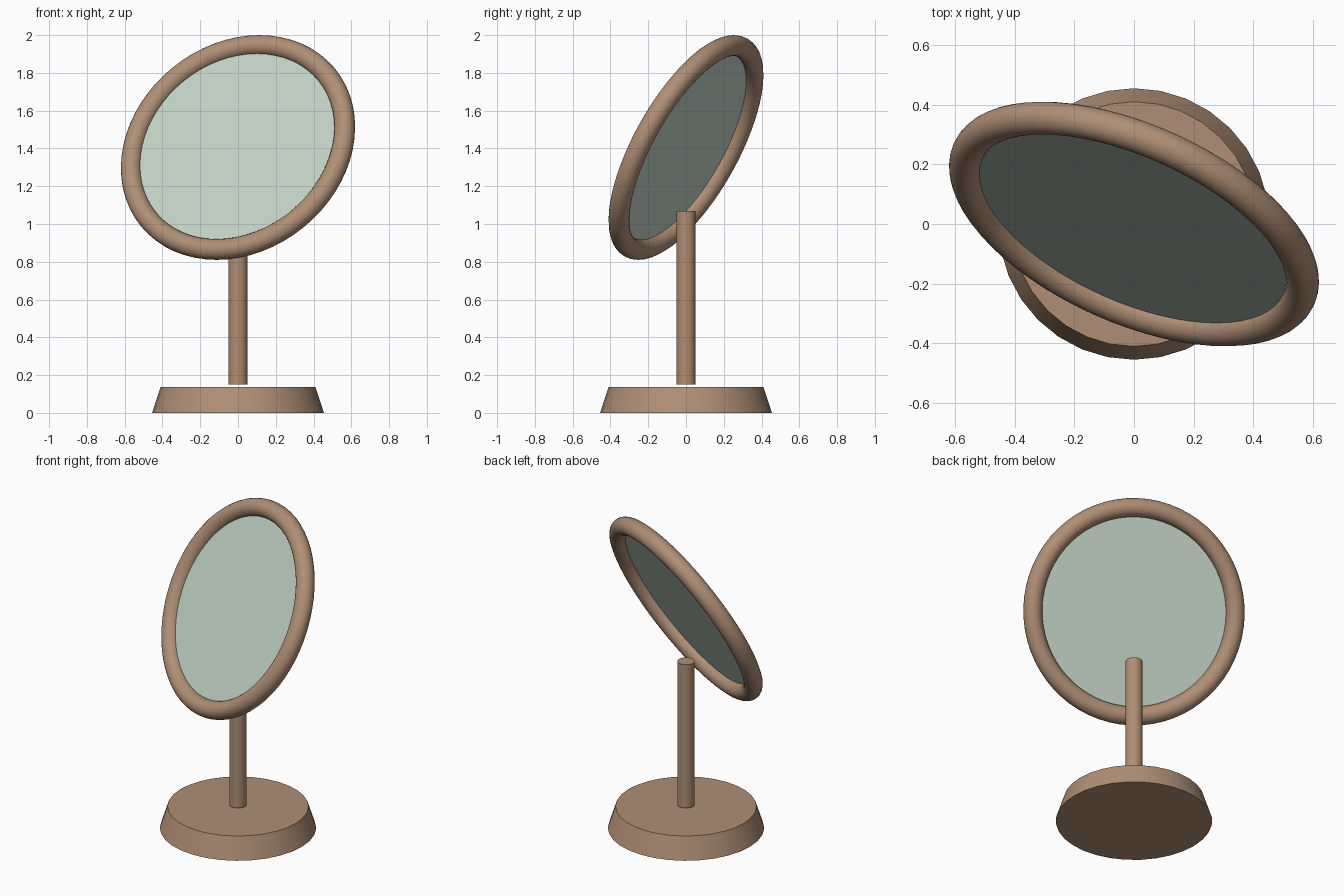
import bpy
from mathutils import Vector

cube = bpy.data.objects.get("Cube")
if cube:
    bpy.data.objects.remove(cube, do_unlink=True)


def make_material(name, rgb):
    mat = bpy.data.materials.new(name)
    mat.use_nodes = True
    colour = (*rgb, 1.0)
    mat.diffuse_color = colour
    mat.node_tree.nodes["Principled BSDF"].inputs["Base Color"].default_value = colour
    return mat


def finish(name, mat):
    """Name the active object, colour it and smooth its rounded faces."""
    obj = bpy.context.active_object
    obj.name = obj.data.name = name
    obj.data.materials.clear()
    obj.data.materials.append(mat)
    bpy.ops.object.shade_smooth_by_angle()
    return obj


wood = make_material("warm wood", (0.43, 0.275, 0.18))
glass = make_material("pale green glass", (0.53, 0.63, 0.55))

# Direction the mirror faces: forward, slightly sideways and upward
facing = Vector((-0.365, -0.811, 0.457)).normalized()
tilt = facing.to_track_quat("Z", "Y").to_euler()
centre = Vector((0, 0, 1.405))
ring_radius, tube_radius = 0.607, 0.055

# Tapered round base
bpy.ops.mesh.primitive_cone_add(vertices=32, radius1=0.455, radius2=0.41,
                                depth=0.138, location=(0, 0, 0.069))
finish("base", wood)

# Upright post, just clear of the base
post_bottom, post_top = 0.15, 1.07
bpy.ops.mesh.primitive_cylinder_add(vertices=32, radius=0.05,
                                    depth=post_top - post_bottom,
                                    location=(0, 0, (post_bottom + post_top) / 2))
finish("post", wood)

# Round mirror frame
bpy.ops.mesh.primitive_torus_add(major_radius=ring_radius, minor_radius=tube_radius,
                                 major_segments=64, minor_segments=24,
                                 location=centre, rotation=tilt)
finish("mirror_frame", wood)

# Thin mirror pane, set slightly forward inside the frame
bpy.ops.mesh.primitive_cylinder_add(vertices=64, radius=ring_radius - 0.03, depth=0.004,
                                    location=centre + facing * 0.008, rotation=tilt)
finish("mirror_pane", glass)
